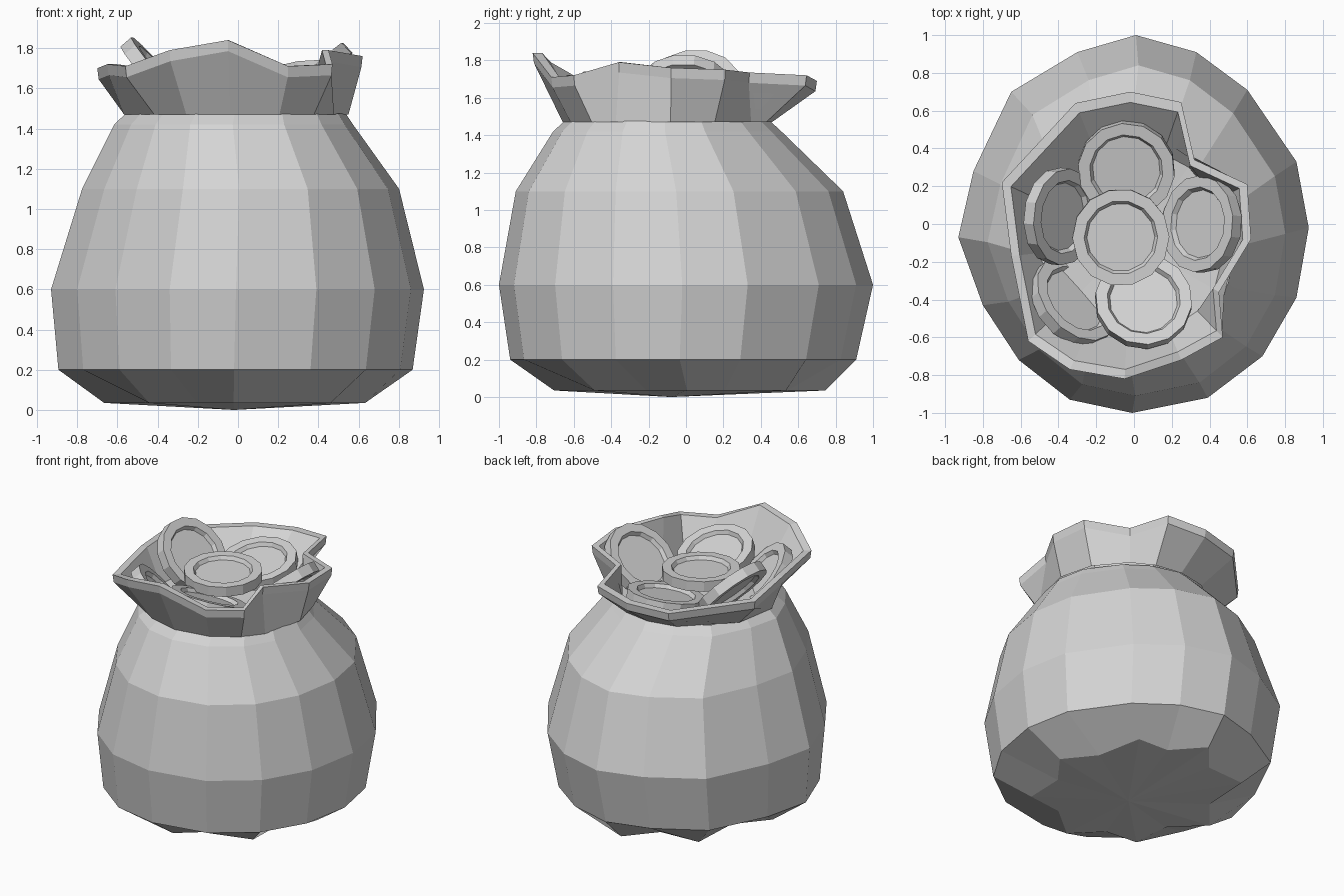
import bpy, bmesh, math
from mathutils import Vector

if "Cube" in bpy.data.objects:
    bpy.data.objects.remove(bpy.data.objects["Cube"])

grey = bpy.data.materials.new("plain_grey")
grey.use_nodes = True
GREY = (0.66, 0.66, 0.66, 1)
grey.diffuse_color = GREY
grey.node_tree.nodes["Principled BSDF"].inputs["Base Color"].default_value = GREY


def finish(bm, name):
    bmesh.ops.recalc_face_normals(bm, faces=bm.faces)
    mesh = bpy.data.meshes.new(name)
    bm.to_mesh(mesh)
    bm.free()
    mesh.materials.append(grey)
    obj = bpy.data.objects.new(name, mesh)
    bpy.context.collection.objects.link(obj)
    return obj


def skin(bm, loops):
    """Bridge successive closed loops of points; returns the vertex loops."""
    rows = [[bm.verts.new(p) for p in loop] for loop in loops]
    for a, b in zip(rows, rows[1:]):
        for i in range(len(a)):
            j = (i + 1) % len(a)
            bm.faces.new((a[i], a[j], b[j], b[i]))
    return rows


def fan(bm, loop, tip):
    v = bm.verts.new(tip)
    for i in range(len(loop)):
        bm.faces.new((loop[i], loop[(i + 1) % len(loop)], v))


# Sack body: one irregular outline, scaled and shifted at each height
outline = [(.01, 1), (.33, .91), (.6, .71), (.86, .33), (.925, -.02), (.86, -.39),
           (.68, -.7), (.39, -.92), (-.01, -1), (-.34, -.93), (-.61, -.72),
           (-.8, -.43), (-.93, -.07), (-.85, .28), (-.65, .7), (-.3, .91)]
# height, x scale, y scale, x shift, y shift
levels = [(.035, .7, .725, -.015, .02), (.2, .95, .925, -.01, -.015), (.6, 1, 1, 0, 0),
          (1.1, .85, .875, .015, -.035), (1.42, .64, .61, -.02, -.1),
          (1.475, .59, .55, -.01, -.1)]
bm = bmesh.new()
rows = skin(bm, [[(x * sx + dx, y * sy + dy, z) for x, y in outline]
                 for z, sx, sy, dx, dy in levels])
# Every other corner of the base is gathered inward
for v in rows[0][1::2]:
    v.co.x *= .8
    v.co.y *= .8
fan(bm, rows[0], (-.02, -.08, 0))
finish(bm, "sack_body")

# Flared collar with a thick wavy lip
rim = [(-.02, .7, 1.69), (.25, .645, 1.72), (.32, .34, 1.735), (.6, .21, 1.75),
       (.62, -.08, 1.76), (.45, -.36, 1.79), (.47, -.6, 1.72), (.25, -.72, 1.71),
       (-.05, -.82, 1.84), (-.34, -.77, 1.79), (-.56, -.62, 1.71),
       (-.65, -.17, 1.72), (-.7, .22, 1.7), (-.31, .64, 1.67)]
mid = Vector((-.01, -.1))


def shrink(k, dz):
    return [(*(mid + (Vector((x, y)) - mid) * k), z + dz) for x, y, z in rim]


def throat(radius, z):
    return [(*(mid + (Vector((x, y)) - mid).normalized() * radius), z) for x, y, _ in rim]


bm = bmesh.new()
rows = skin(bm, [throat(.56, 1.47), shrink(.99, -.055), shrink(1, 0),
                 shrink(.93, 0), throat(.5, 1.48)])
fan(bm, rows[-1], (*mid, 1.44))
finish(bm, "collar")

# Coins: a lathed disc with a raised border on both sides
HALF = .035
side = [(.18, HALF - .025), (.195, HALF), (.257, HALF)]
profile = side + [(r, -z) for r, z in reversed(side)]


def coin(name, place, facing, sides=14):
    bm = bmesh.new()
    angles = [math.tau * i / sides for i in range(sides)]
    rows = skin(bm, [[(r * math.cos(a), r * math.sin(a), z) for a in angles]
                     for r, z in profile])
    bm.faces.new(rows[0])
    bm.faces.new(rows[-1])
    obj = finish(bm, name)
    obj.location = place
    obj.rotation_mode = 'QUATERNION'
    obj.rotation_quaternion = Vector(facing).to_track_quat('Z', 'Y')


coin("coin_centre", (-.07, -.07, 1.635), (.02, -.04, 1))
coin("coin_right", (-.39, .04, 1.64), (.75, -.08, .65))
coin("coin_left", (.36, 0, 1.63), (-.68, .05, .73))
coin("coin_back", (-.04, .29, 1.58), (-.03, -.22, .97))
coin("coin_front", (.05, -.41, 1.6), (.05, .35, .93))
coin("coin_front_right", (-.32, -.41, 1.53), (.55, .48, .65))
